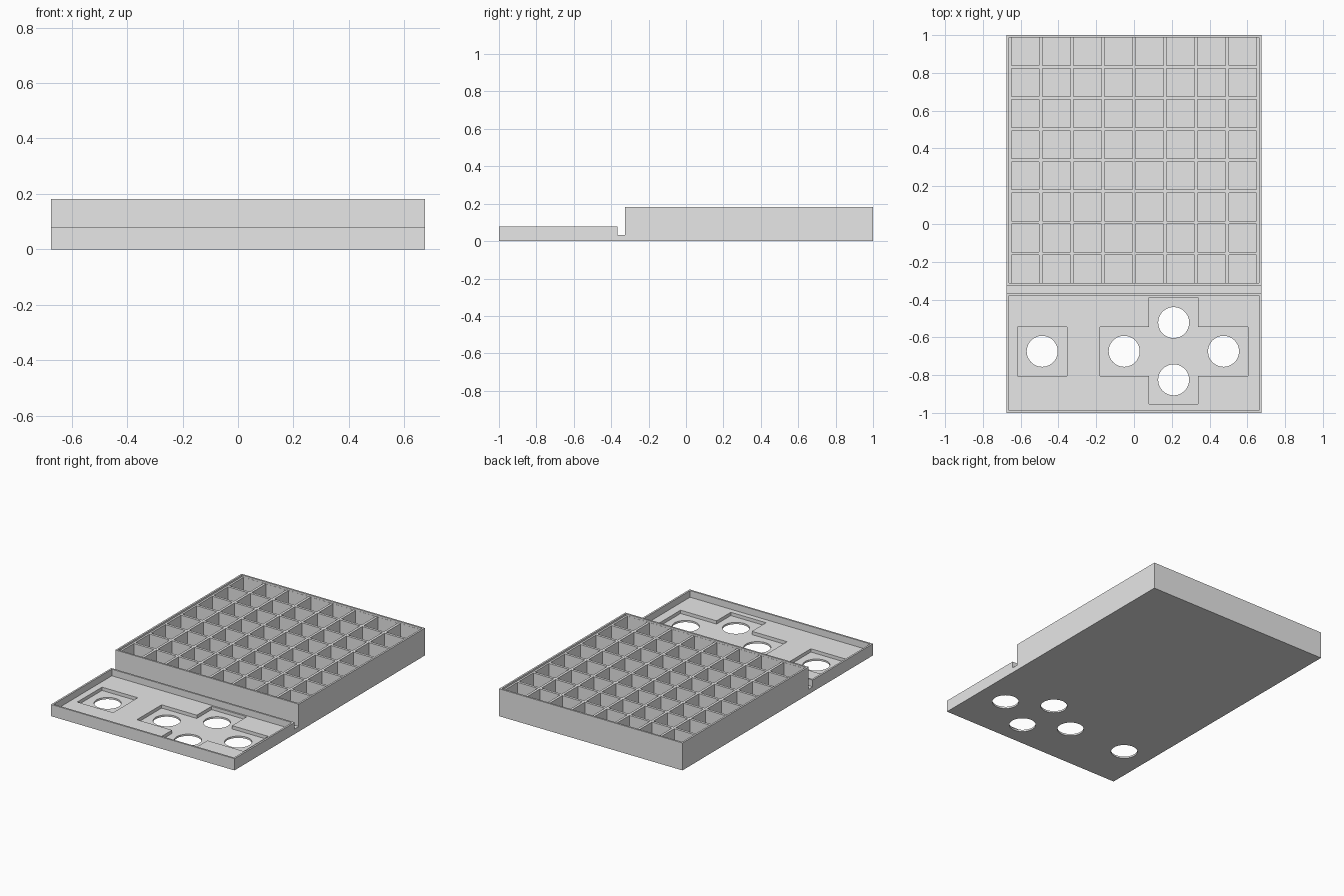
import bpy
import bmesh
from mathutils import Matrix, Vector

cube = bpy.data.objects.get("Cube")
if cube:
    bpy.data.objects.remove(cube, do_unlink=True)

HALF_W = 0.674      # half width of the case
WALL = 0.012        # thin outer walls and lowest floor
TOP = 0.182         # height of the grid box
TRAY_TOP = 0.078    # height of the control tray
PLATE = 0.034       # thickness of the plate under tray and gap
BOX_FRONT, TRAY_BACK = -0.325, -0.367

grey = bpy.data.materials.new("light_grey")
grey.use_nodes = True
colour = (0.8, 0.8, 0.8, 1)
grey.diffuse_color = colour
grey.node_tree.nodes["Principled BSDF"].inputs["Base Color"].default_value = colour


def make_object(name, bm):
    bmesh.ops.recalc_face_normals(bm, faces=bm.faces)
    mesh = bpy.data.meshes.new(name)
    bm.to_mesh(mesh)
    bm.free()
    mesh.materials.append(grey)
    obj = bpy.data.objects.new(name, mesh)
    bpy.context.collection.objects.link(obj)
    return obj


def extrude_outline(bm, points, direction):
    face = bm.faces.new([bm.verts.new(p) for p in points])
    result = bmesh.ops.extrude_face_region(bm, geom=[face], use_keep_orig=True)
    verts = [v for v in result["geom"] if isinstance(v, bmesh.types.BMVert)]
    bmesh.ops.translate(bm, verts=verts, vec=direction)


def add_box(bm, x0, x1, y0, y1, z0, z1):
    centre = Vector((x0 + x1, y0 + y1, z0 + z1)) / 2
    size = Matrix.Diagonal((x1 - x0, y1 - y0, z1 - z0, 1))
    bmesh.ops.create_cube(bm, size=1, matrix=Matrix.Translation(centre) @ size)


def cut(target, name, bm):
    cutter = make_object(name, bm)
    cutter.hide_render = True
    mod = target.modifiers.new(name, "BOOLEAN")
    mod.operation = "DIFFERENCE"
    mod.solver = "EXACT"
    mod.object = cutter
    bpy.context.view_layer.objects.active = target
    bpy.ops.object.modifier_apply(modifier=name)
    bpy.data.objects.remove(cutter, do_unlink=True)


# Case: side profile with the gap between tray and grid box
bm = bmesh.new()
profile = [(-1, 0), (1, 0), (1, TOP), (BOX_FRONT, TOP), (BOX_FRONT, PLATE),
           (TRAY_BACK, PLATE), (TRAY_BACK, TRAY_TOP), (-1, TRAY_TOP)]
extrude_outline(bm, [(-HALF_W, y, z) for y, z in profile], (2 * HALF_W, 0, 0))
case = make_object("grid_case", bm)

# Shallow opening inside the rim, and the hollow of the tray
inner = HALF_W - WALL
bm = bmesh.new()
add_box(bm, -inner, inner, BOX_FRONT + WALL, 1 - WALL, TOP - WALL, TOP + 0.1)
add_box(bm, -inner, inner, -1 + WALL, TRAY_BACK - WALL, PLATE, TRAY_TOP + 0.05)
cut(case, "rim_and_tray_hollow", bm)

# Eight by eight compartments
bm = bmesh.new()
pitch, half_cell = 0.1645, 0.0738
middle_y = (1 + BOX_FRONT) / 2
for i in range(8):
    for j in range(8):
        x = (i - 3.5) * pitch
        y = middle_y + (j - 3.5) * pitch
        add_box(bm, x - half_cell, x + half_cell, y - half_cell, y + half_cell, WALL, TOP + 0.1)
cut(case, "compartments", bm)

# Square and cross shaped recesses in the tray floor
bm = bmesh.new()
low, high = -0.804, -0.545
add_box(bm, -0.618, -0.355, low, high, WALL, 0.06)
left, right, arm_l, arm_r, bottom, top = -0.18, 0.603, 0.079, 0.338, -0.953, -0.39
cross = [(left, low), (arm_l, low), (arm_l, bottom), (arm_r, bottom), (arm_r, low), (right, low),
         (right, high), (arm_r, high), (arm_r, top), (arm_l, top), (arm_l, high), (left, high)]
extrude_outline(bm, [(x, y, WALL) for x, y in cross], (0, 0, 0.05))
cut(case, "button_recesses", bm)

# Round button holes
bm = bmesh.new()
for x, y in [(-0.486, -0.674), (-0.052, -0.674), (0.474, -0.674), (0.21, -0.522), (0.21, -0.825)]:
    bmesh.ops.create_cone(bm, cap_ends=True, segments=48, radius1=0.082, radius2=0.082,
                          depth=0.2, matrix=Matrix.Translation((x, y, 0)))
cut(case, "button_holes", bm)

# Smooth hole walls, sharp edges elsewhere
bpy.ops.object.select_all(action="DESELECT")
case.select_set(True)
bpy.context.view_layer.objects.active = case
bpy.ops.object.shade_smooth_by_angle(angle=0.5)
